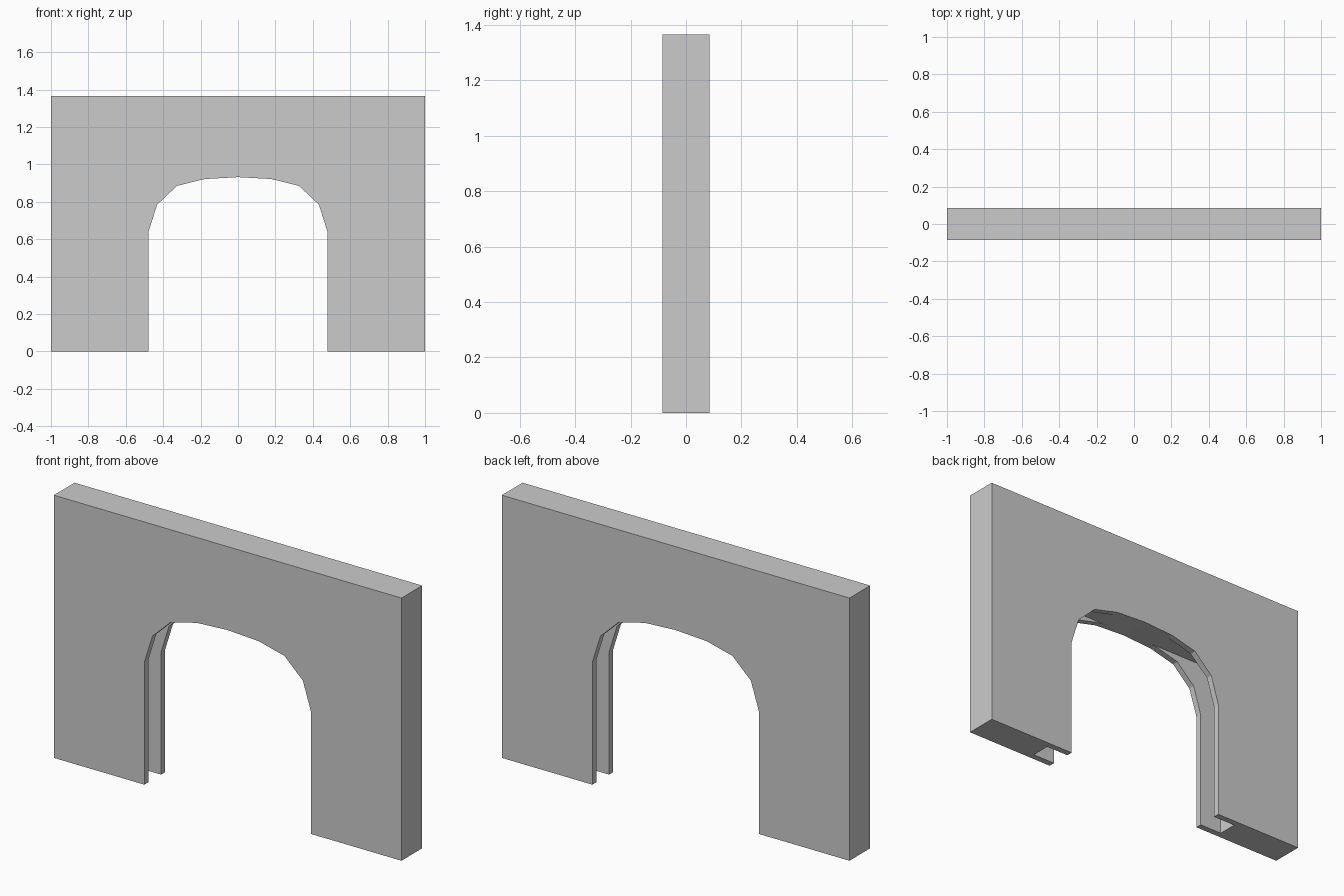
import bpy, bmesh
from mathutils import Vector

if "Cube" in bpy.data.objects:
    bpy.data.objects.remove(bpy.data.objects["Cube"])

HALF_T, TOP = 0.085, 1.366


def prism(name, outline, half_depth):
    """Extrude an x-z outline symmetrically along y."""
    bm = bmesh.new()
    face = bm.faces.new([bm.verts.new((x, -half_depth, z)) for x, z in outline])
    ext = bmesh.ops.extrude_face_region(bm, geom=[face])
    verts = [v for v in ext["geom"] if isinstance(v, bmesh.types.BMVert)]
    bmesh.ops.translate(bm, verts=verts, vec=Vector((0, 2 * half_depth, 0)))
    bmesh.ops.recalc_face_normals(bm, faces=bm.faces)
    mesh = bpy.data.meshes.new(name)
    bm.to_mesh(mesh)
    bm.free()
    obj = bpy.data.objects.new(name, mesh)
    bpy.context.collection.objects.link(obj)
    return obj


# Wall with a faceted arched doorway
half_arch = [(-0.479, 0), (-0.479, 0.637), (-0.433, 0.784), (-0.327, 0.885), (-0.178, 0.922)]
arch = half_arch + [(0, 0.932)] + [(-x, z) for x, z in reversed(half_arch)]
wall = prism("arched_wall", arch + [(1, 0), (1, TOP), (-1, TOP), (-1, 0)], HALF_T)

# Door slot hidden inside the wall thickness, open at the bottom
slot = prism("slot_cutter", [(-0.61, -0.1), (0.61, -0.1), (0.61, 0.924), (-0.61, 0.924)], 0.052)
slot.hide_render = True

mod = wall.modifiers.new("door_slot", "BOOLEAN")
mod.operation = "DIFFERENCE"
mod.solver = "EXACT"
mod.object = slot
bpy.context.view_layer.objects.active = wall
bpy.ops.object.modifier_apply(modifier=mod.name)
bpy.data.objects.remove(slot)
